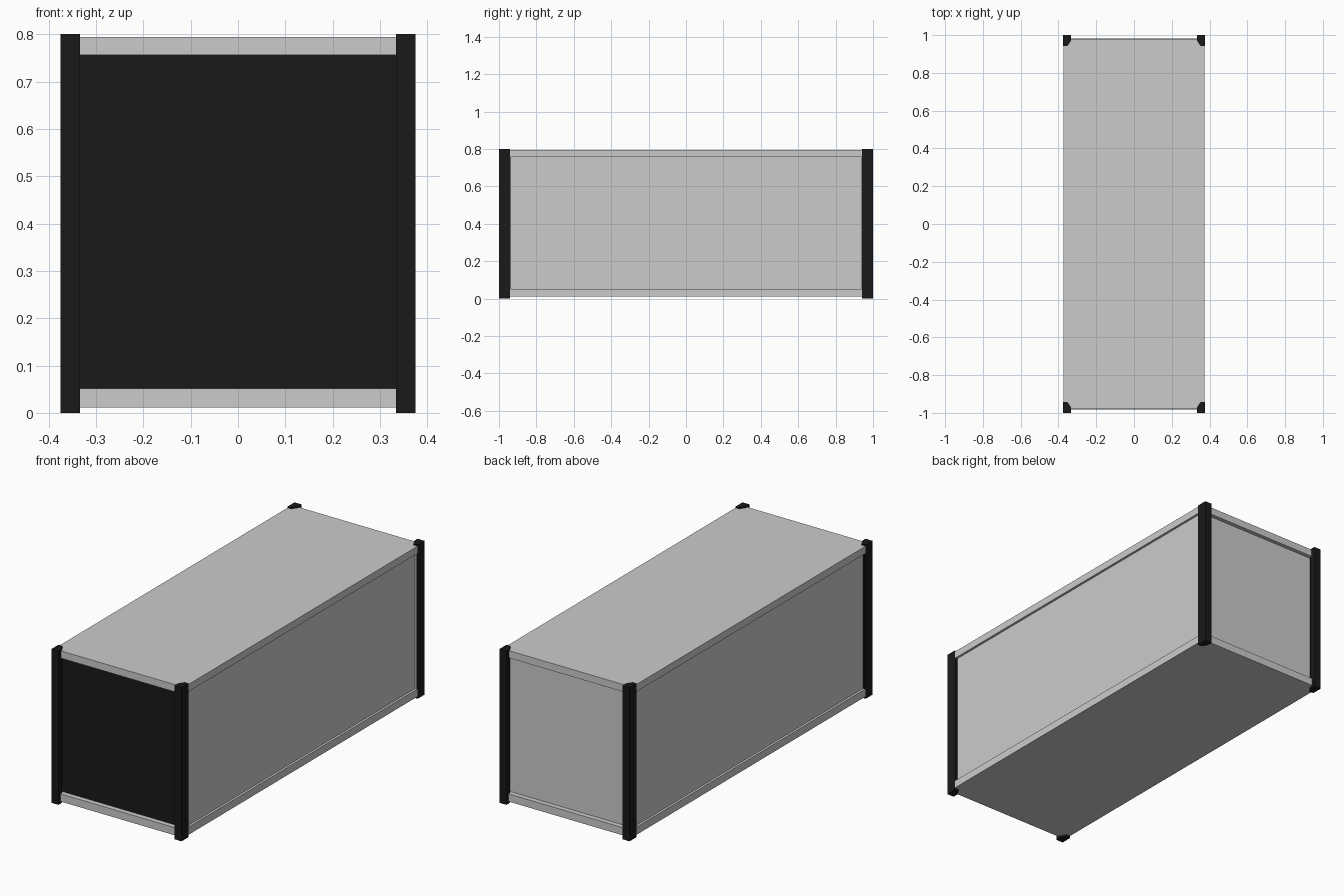
import bpy, bmesh

if "Cube" in bpy.data.objects:
    bpy.data.objects.remove(bpy.data.objects["Cube"])

black = bpy.data.materials.new("black_paint")
black.diffuse_color = (0.01, 0.01, 0.01, 1)
black.use_nodes = True
black.node_tree.nodes["Principled BSDF"].inputs["Base Color"].default_value = black.diffuse_color


def finish(bm, name, mat=None):
    bmesh.ops.recalc_face_normals(bm, faces=bm.faces)
    mesh = bpy.data.meshes.new(name)
    bm.to_mesh(mesh)
    bm.free()
    obj = bpy.data.objects.new(name, mesh)
    bpy.context.collection.objects.link(obj)
    if mat:
        mesh.materials.append(mat)
    return obj


def box(name, lo, hi, mat=None):
    bm = bmesh.new()
    bmesh.ops.create_cube(bm, size=1)
    for v in bm.verts:
        v.co = [(a + b) / 2 + c * (b - a) for a, b, c in zip(lo, hi, v.co)]
    return finish(bm, name, mat)


def prism(name, outline, z0, z1, mat=None):
    bm = bmesh.new()
    face = bm.faces.new([bm.verts.new((x, y, z0)) for x, y in outline])
    ext = bmesh.ops.extrude_face_region(bm, geom=[face])["geom"]
    top = [g for g in ext if isinstance(g, bmesh.types.BMVert)]
    bmesh.ops.translate(bm, verts=top, vec=(0, 0, z1 - z0))
    if not any(face in f for f in [bm.faces]):
        bmesh.ops.holes_fill(bm, edges=bm.edges)
    return finish(bm, name, mat)


# Corner posts with a chamfered inner corner
post = [(0.375, 1), (0.334, 1), (0.334, 0.97), (0.352, 0.942), (0.375, 0.942)]
for sx, side in ((1, "right"), (-1, "left")):
    for sy, end in ((1, "back"), (-1, "front")):
        prism(f"{end}_{side}_post", [(x * sx, y * sy) for x, y in post], 0, 0.8, black)

# Roof and floor slabs, whose edges form the rails
box("roof", (-0.374, -0.98, 0.756), (0.374, 0.978, 0.794))
box("floor", (-0.374, -0.983, 0.011), (0.374, 0.983, 0.051))

# Recessed side walls
for s, side in ((1, "right"), (-1, "left")):
    xs = sorted((s * 0.352, s * 0.362))
    box(f"{side}_wall", (xs[0], -0.945, 0.05), (xs[1], 0.945, 0.757))

# Recessed end walls: black door in front, plain wall at the back
box("front_door", (-0.372, -0.957, 0.05), (0.372, -0.938, 0.757), black)
box("back_wall", (-0.372, 0.938, 0.05), (0.372, 0.957, 0.757))
